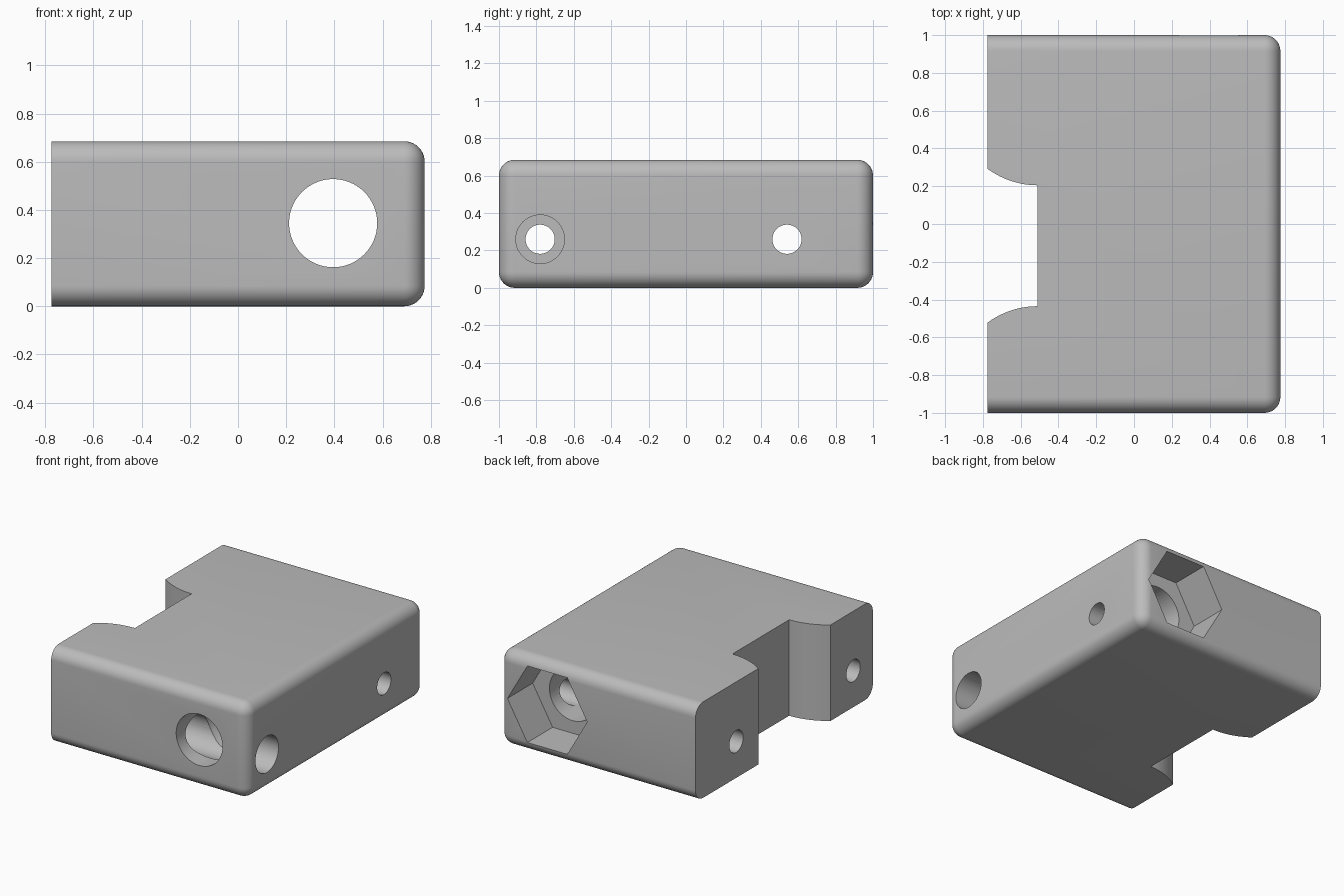
import bpy
import bmesh
import math
from mathutils import Matrix

cube = bpy.data.objects.get("Cube")
if cube:
    bpy.data.objects.remove(cube, do_unlink=True)

HX, HY, H = 0.775, 1.0, 0.685      # half width, half length, height
ROUND = 0.085                      # edge rounding

grey = bpy.data.materials.new("plain grey")
grey.use_nodes = True
colour = (0.5, 0.5, 0.5, 1)
grey.diffuse_color = colour
grey.node_tree.nodes["Principled BSDF"].inputs["Base Color"].default_value = colour


def make_object(name, bm):
    mesh = bpy.data.meshes.new(name)
    bmesh.ops.recalc_face_normals(bm, faces=bm.faces)
    bm.to_mesh(mesh)
    bm.free()
    mesh.materials.append(grey)
    obj = bpy.data.objects.new(name, mesh)
    bpy.context.collection.objects.link(obj)
    return obj


def rod(name, axis, start, end, radius, sides, centre):
    """Cylinder or prism along x or y; centre gives the other two coordinates."""
    bm = bmesh.new()
    bmesh.ops.create_cone(bm, cap_ends=True, segments=sides, radius1=radius,
                          radius2=radius, depth=abs(end - start))
    mid = (start + end) / 2
    if axis == "X":
        turn, place = Matrix.Rotation(math.pi / 2, 4, "Y"), (mid, *centre)
    else:
        # corners of a hexagon point along x
        turn = Matrix.Rotation(math.pi / 2, 4, "X") @ Matrix.Rotation(math.pi / 2, 4, "Z")
        place = (centre[0], mid, centre[1])
        if sides == 6:
            turn = Matrix.Rotation(math.pi / 2, 4, "X")
    bm.transform(Matrix.Translation(place) @ turn)
    # make sure a hexagon has a corner on the x axis through its centre
    if sides == 6 and max(v.co.x for v in bm.verts) - place[0] < radius * 0.95:
        spin = Matrix.Rotation(math.pi / 6, 4, "Y")
        bm.transform(Matrix.Translation(place) @ spin @ Matrix.Translation(place).inverted())
    return make_object(name, bm)


# Block, rounded everywhere except around the flat -x face
bm = bmesh.new()
bmesh.ops.create_cube(bm, size=1)
bm.transform(Matrix.Translation((0, 0, H / 2)) @ Matrix.Diagonal((2 * HX, 2 * HY, H, 1)))
edges = [e for e in bm.edges if any(v.co.x > 0 for v in e.verts)]
bmesh.ops.bevel(bm, geom=edges, offset=ROUND, offset_type="OFFSET",
                segments=10, profile=0.5, affect="EDGES")
block = make_object("block", bm)

# Slot in the -x face, with flared curved sides
depth, flare, floor_x = 0.265, 0.087, -0.51
arc_r = (depth ** 2 + flare ** 2) / (2 * flare)
sweep = math.asin((depth + 0.02) / arc_r)
bm = bmesh.new()
outline = []
for edge_y, side in ((0.205, 1), (-0.435, -1)):
    arc = [(floor_x - arc_r * math.sin(sweep * i / 12),
            edge_y + side * arc_r * (1 - math.cos(sweep * i / 12))) for i in range(13)]
    outline += arc if side > 0 else arc[::-1]
# first arc runs outward, second arc runs back to the slot floor
face = bm.faces.new([bm.verts.new((x, y, -0.1)) for x, y in outline])
wall = bmesh.ops.extrude_face_region(bm, geom=[face])
bmesh.ops.translate(bm, vec=(0, 0, H + 0.2),
                    verts=[g for g in wall["geom"] if isinstance(g, bmesh.types.BMVert)])
cutters = [make_object("slot_cutter", bm)]

# Lengthwise bore and hexagonal pocket in the back
bore = (0.395, 0.345)
cutters.append(rod("bore_cutter", "Y", -1.1, 1.1, 0.183, 64, bore))
cutters.append(rod("hex_pocket_cutter", "Y", 0.715, 1.1, 0.315, 6, bore))

# Two crosswise screw holes, wider from the +x side
for name, y in (("front", -0.78), ("back", 0.54)):
    cutters.append(rod(name + "_screw_cutter", "X", -0.9, 0.9, 0.078, 48, (y, 0.26)))
    cutters.append(rod(name + "_counterbore_cutter", "X", -0.2, 0.9, 0.13, 48, (y, 0.26)))

for cutter in cutters:
    mod = block.modifiers.new(cutter.name, "BOOLEAN")
    mod.operation = "DIFFERENCE"
    mod.solver = "EXACT"
    mod.object = cutter

# Apply the cuts, then remove the cutters
bpy.context.view_layer.objects.active = block
block.select_set(True)
for mod in list(block.modifiers):
    bpy.ops.object.modifier_apply(modifier=mod.name)
for cutter in cutters:
    bpy.data.objects.remove(cutter, do_unlink=True)

bpy.ops.object.select_all(action="DESELECT")
block.select_set(True)
bpy.ops.object.shade_smooth_by_angle(angle=math.radians(30))
